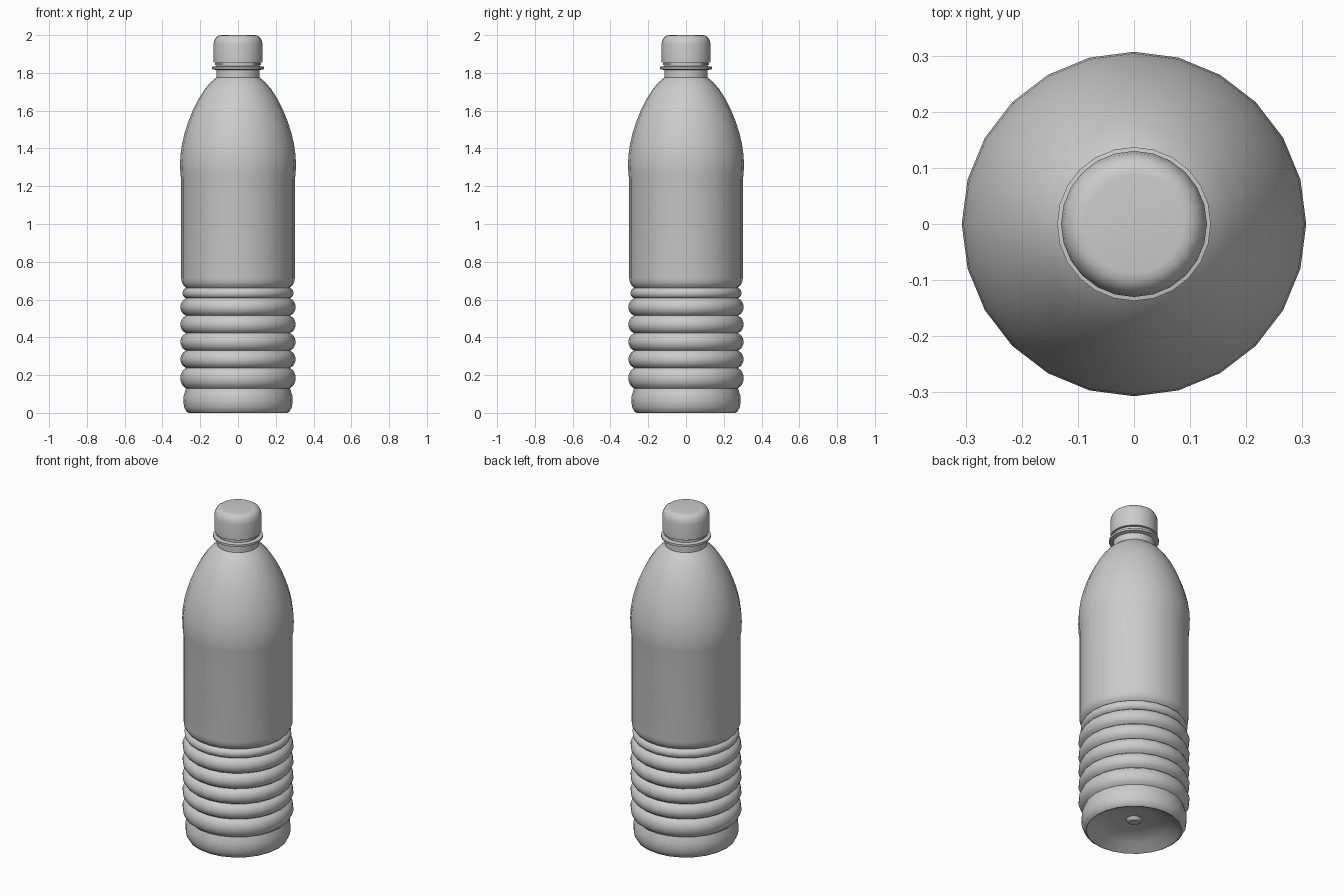
import bpy, bmesh, math

SIDES = 24

cube = bpy.data.objects.get("Cube")
if cube:
    bpy.data.objects.remove(cube, do_unlink=True)

grey = bpy.data.materials.new("plain grey")
grey.use_nodes = True
GREY = (0.6, 0.6, 0.6, 1)
grey.diffuse_color = GREY
grey.node_tree.nodes["Principled BSDF"].inputs["Base Color"].default_value = GREY


def lathe(name, profile, angle=40):
    """Spin (radius, height) points around z; radius 0 closes to a pole."""
    bm = bmesh.new()
    rings = []
    for r, z in profile:
        if r == 0:
            rings.append([bm.verts.new((0, 0, z))] * SIDES)
        else:
            turns = [math.tau * i / SIDES for i in range(SIDES)]
            rings.append([bm.verts.new((r * math.cos(a), r * math.sin(a), z)) for a in turns])
    for low, high in zip(rings, rings[1:]):
        for i in range(SIDES):
            j = (i + 1) % SIDES
            corners = list(dict.fromkeys((low[i], low[j], high[j], high[i])))
            bm.faces.new(corners)
    bmesh.ops.recalc_face_normals(bm, faces=bm.faces)
    mesh = bpy.data.meshes.new(name)
    bm.to_mesh(mesh)
    bm.free()
    mesh.materials.append(grey)
    obj = bpy.data.objects.new(name, mesh)
    bpy.context.collection.objects.link(obj)
    bpy.ops.object.select_all(action="DESELECT")
    obj.select_set(True)
    bpy.context.view_layer.objects.active = obj
    bpy.ops.object.shade_smooth_by_angle(angle=math.radians(angle))
    return obj


# Hollow underside with a small central bump, then the rounded foot
body = [(0, 0.045), (0.03, 0.048), (0.045, 0.065), (0.12, 0.06), (0.2, 0.04), (0.25, 0.005),
        (0.262, 0), (0.272, 0.006), (0.285, 0.03), (0.29, 0.06), (0.288, 0.09), (0.28, 0.115)]

# Stacked round ribs between narrow grooves
grooves = [0.13, 0.238, 0.33, 0.422, 0.515, 0.607, 0.662]
for low, high in zip(grooves, grooves[1:]):
    bulge = 0.029 if high - low > 0.07 else 0.018
    for k in range(8):
        t = k / 8
        body.append((0.276 + bulge * math.sin(math.pi * t) ** 0.6, low + (high - low) * t))

# Label panel and the slight step under the shoulder
body += [(0.276, 0.662), (0.289, 0.675), (0.297, 0.69), (0.301, 0.715),
         (0.301, 1.24), (0.305, 1.26)]

# Domed shoulder
body += [(0.307, 1.32), (0.304, 1.37), (0.296, 1.425), (0.283, 1.48), (0.264, 1.54),
         (0.24, 1.6), (0.21, 1.66), (0.175, 1.715), (0.145, 1.75), (0.115, 1.775)]

# Neck with its thin support ring
body += [(0.115, 1.815), (0.137, 1.82), (0.137, 1.832), (0.115, 1.836),
         (0.115, 1.87), (0, 1.87)]
lathe("bottle_body", body)

# Screw cap with a rounded top edge, and the tamper band beneath it
lathe("screw_cap", [(0, 1.856), (0.129, 1.856), (0.13, 1.95), (0.126, 1.972), (0.116, 1.989),
                    (0.102, 1.998), (0.088, 2.0), (0, 2.0)])
lathe("tamper_band", [(0, 1.842), (0.121, 1.842), (0.121, 1.852), (0, 1.852)])
